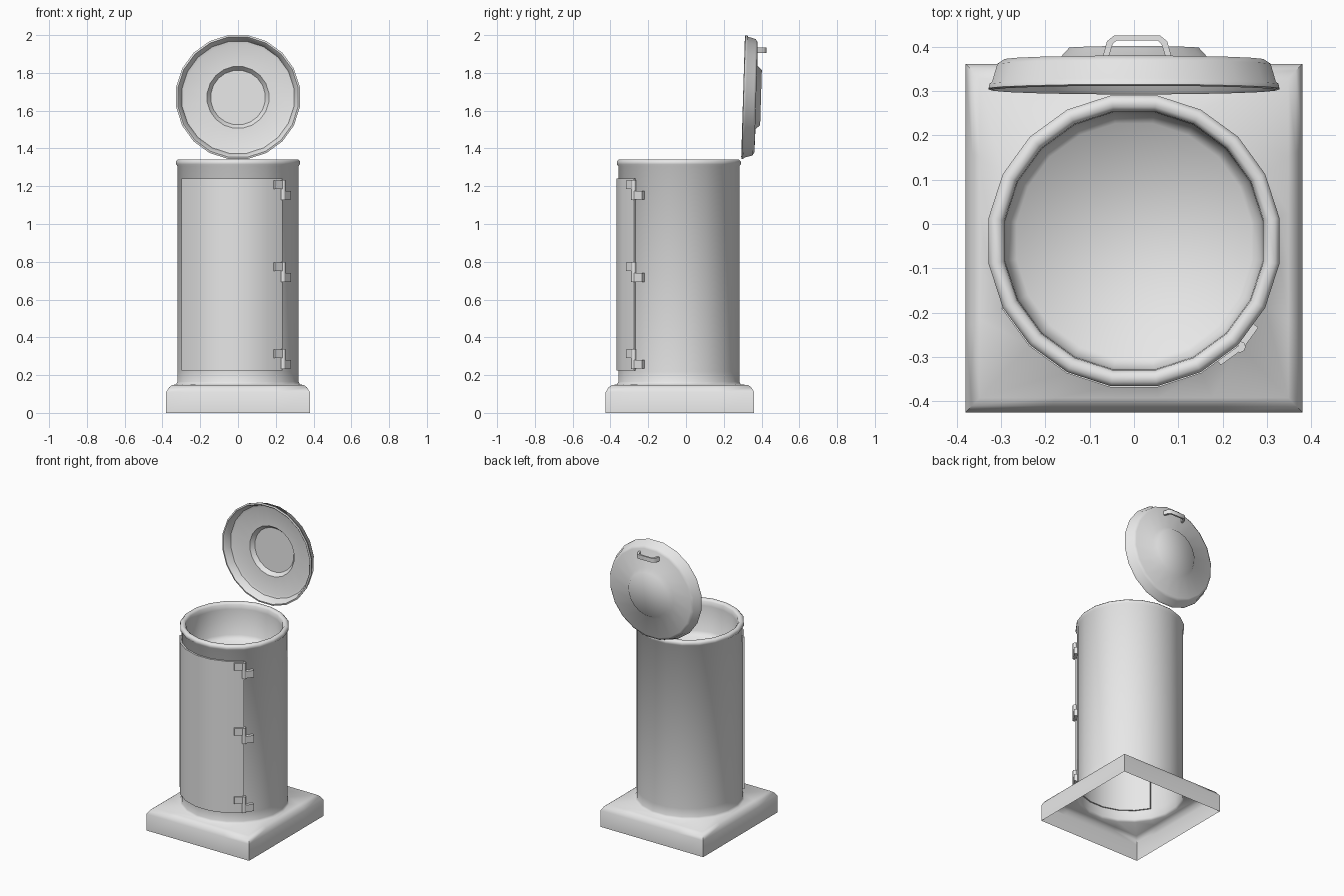
import bpy, bmesh
from math import cos, sin, radians, pi
from mathutils import Matrix, Vector

cube = bpy.data.objects.get("Cube")
if cube:
    bpy.data.objects.remove(cube)

SIDES = 20
CENTRE_Y = -0.038

grey = bpy.data.materials.new("plain_grey")
grey.use_nodes = True
grey.diffuse_color = (0.8, 0.8, 0.8, 1)
grey.node_tree.nodes["Principled BSDF"].inputs["Base Color"].default_value = (0.8, 0.8, 0.8, 1)


def finish(name, bm, angle):
    bmesh.ops.recalc_face_normals(bm, faces=bm.faces)
    mesh = bpy.data.meshes.new(name)
    bm.to_mesh(mesh)
    bm.free()
    mesh.materials.append(grey)
    obj = bpy.data.objects.new(name, mesh)
    bpy.context.collection.objects.link(obj)
    bpy.ops.object.select_all(action='DESELECT')
    obj.select_set(True)
    bpy.context.view_layer.objects.active = obj
    bpy.ops.object.shade_smooth_by_angle(angle=radians(angle))
    return obj


def loft(bm, rings, closed=True, caps=(False, False)):
    """Join successive point rings with quads, optionally capping the ends."""
    loops = [[bm.verts.new(p) for p in ring] for ring in rings]
    count = len(loops[0])
    for a, b in zip(loops, loops[1:]):
        for i in range(count if closed else count - 1):
            j = (i + 1) % count
            bm.faces.new((a[i], a[j], b[j], b[i]))
    for cap, ring in zip(caps, (loops[0], loops[-1])):
        if cap:
            bm.faces.new(ring)


def angle_at(i):
    return radians(9) + 2 * pi * i / SIDES


def circle(r, z, y=0.0):
    return [Vector((r * cos(angle_at(i)), y + r * sin(angle_at(i)), z)) for i in range(SIDES)]


def square(hx, hy, z, y):
    """Circle points pushed out to a rectangle, corners included."""
    pts = []
    for i in range(SIDES):
        c, s = cos(angle_at(i)), sin(angle_at(i))
        k = max(abs(c), abs(s))
        pts.append(Vector((hx * c / k, y + hy * s / k, z)))
    return pts


# Hollow square base flowing into the barrel, rolled rim and inner pan
bm = bmesh.new()
rings = [square(0.38, 0.393, z, -0.032) for z in (0, 0.11)]
rings += [square(0.365, 0.378, 0.135, -0.032), square(0.348, 0.36, 0.148, -0.032)]
barrel_profile = [(0.333, 0.15), (0.324, 0.165), (0.324, 0.22), (0.324, 1.306),
                  (0.332, 1.316), (0.332, 1.332), (0.322, 1.342), (0.306, 1.342),
                  (0.296, 1.33), (0.294, 1.3), (0.29, 1.13), (0.268, 1.1)]
rings += [circle(r, z, CENTRE_Y) for r, z in barrel_profile]
loft(bm, rings, caps=(False, True))
finish("barrel_and_base", bm, 60)

# Curved access door wrapped around the front
bm = bmesh.new()
sections = []
for i in range(11, 18):
    a = angle_at(i)
    sections.append([Vector((r * cos(a), CENTRE_Y + r * sin(a), z))
                     for r, z in ((0.316, 0.225), (0.335, 0.225), (0.335, 1.24), (0.316, 1.24))])
loft(bm, sections, caps=(True, True))
finish("access_door", bm, 35)

# Three stepped hinges on the door's edge
corner = Vector((cos(angle_at(17)), sin(angle_at(17)), 0))
for label, z in (("lower", 0.285), ("middle", 0.745), ("upper", 1.18)):
    bm = bmesh.new()
    for side in (-1, 1):
        turn = angle_at(17) + side * radians(9)
        along = Vector((-sin(turn), cos(turn), 0)) * side * 0.03
        place = corner * 0.333 + along + Vector((0, CENTRE_Y, z - side * 0.028))
        matrix = (Matrix.Translation(place) @ Matrix.Rotation(turn, 4, 'Z')
                  @ Matrix.Diagonal((0.026, 0.058, 0.046, 1)))
        bmesh.ops.create_cube(bm, size=1, matrix=matrix)
    pin = corner * 0.338 + Vector((0, CENTRE_Y, z))
    bmesh.ops.create_cone(bm, cap_ends=True, segments=8, radius1=0.013, radius2=0.013,
                          depth=0.106, matrix=Matrix.Translation(pin))
    finish(label + "_hinge", bm, 50)

# Raised lid, a thin dished shell standing open behind the rim
bm = bmesh.new()
lid_profile = [(0.145, 0.08), (0.165, 0.054), (0.285, 0.05), (0.3, 0.045), (0.315, 0.004),
               (0.322, -0.003), (0.332, 0.0), (0.33, 0.01), (0.324, 0.014), (0.312, 0.055),
               (0.295, 0.066), (0.17, 0.068), (0.148, 0.092)]
loft(bm, [circle(r, z) for r, z in lid_profile], caps=(True, True))
bm.transform(Matrix.Translation((0, 0.305, 1.672)) @ Matrix.Rotation(radians(-91.75), 4, 'X'))
finish("open_lid", bm, 50)

# Bent grab handle on the lid's outside
bm = bmesh.new()
inner = [(-0.068, 0.365), (-0.055, 0.406), (-0.046, 0.414)]
outer = [(-0.081, 0.365), (-0.068, 0.412), (-0.052, 0.425)]
mid = 0.007


def mirrored(path):
    return path + [(-x, y) for x, y in reversed(path)]


sections = []
for (xi, yi), (xo, yo) in zip(mirrored(inner), mirrored(outer)):
    sections.append([Vector((xi + mid, yi, 1.906)), Vector((xo + mid, yo, 1.906)),
                     Vector((xo + mid, yo, 1.934)), Vector((xi + mid, yi, 1.934))])
loft(bm, sections, caps=(True, True))
finish("lid_handle", bm, 50)
